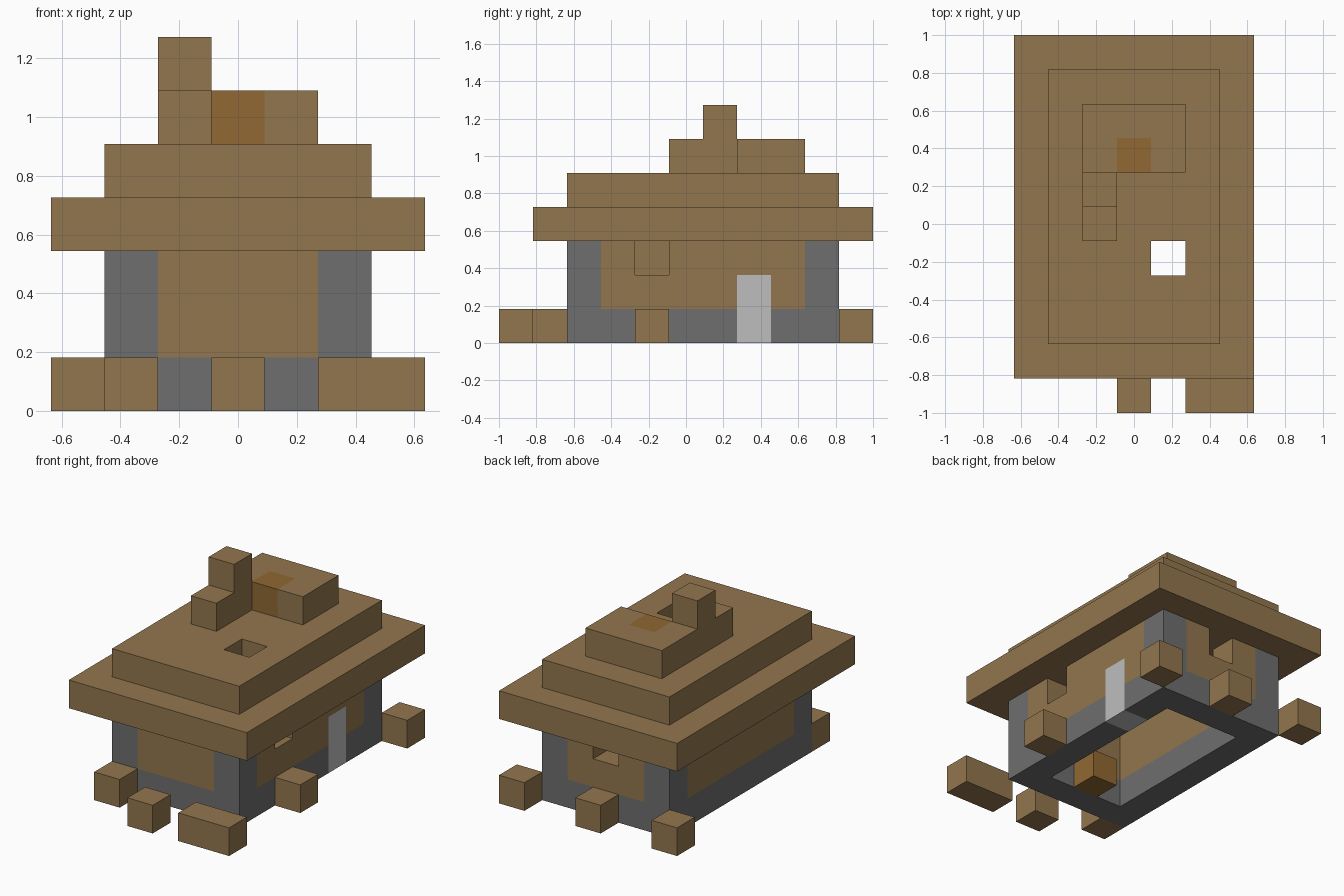
import bpy
import bmesh
from mathutils import Vector

cube = bpy.data.objects.get("Cube")
if cube:
    bpy.data.objects.remove(cube, do_unlink=True)

# The house sits on a 7 x 11 x 7 block grid
UNIT = 2 / 11
ORIGIN = Vector((3.5, 5.5, 0))
PAD = 0.2


def material(name, rgb):
    mat = bpy.data.materials.new(name)
    mat.use_nodes = True
    mat.diffuse_color = (*rgb, 1)
    bsdf = mat.node_tree.nodes["Principled BSDF"]
    bsdf.inputs["Base Color"].default_value = (*rgb, 1)
    bsdf.inputs["Roughness"].default_value = 0.9
    return mat


WOOD = material("brown wood", (0.288, 0.181, 0.076))
STONE = material("grey stone", (0.156, 0.156, 0.156))
PALE = material("pale grey", (0.515, 0.515, 0.515))
AMBER = material("amber", (0.279, 0.138, 0.032))


def box(name, lo, hi, mat):
    """Box spanning two grid corners."""
    lo, hi = Vector(lo), Vector(hi)
    bm = bmesh.new()
    bmesh.ops.create_cube(bm, size=1)
    for v in bm.verts:
        v.co = Vector([(lo[a] + hi[a]) / 2 + v.co[a] * (hi[a] - lo[a]) - ORIGIN[a]
                       for a in range(3)]) * UNIT
    mesh = bpy.data.meshes.new(name)
    bm.to_mesh(mesh)
    bm.free()
    mesh.materials.append(mat)
    obj = bpy.data.objects.new(name, mesh)
    bpy.context.collection.objects.link(obj)
    return obj


def cut(obj, lo, hi):
    """Cut a box-shaped opening and discard the cutter."""
    cutter = box("cutter", lo, hi, obj.data.materials[0])
    cutter.hide_render = True
    mod = obj.modifiers.new("opening", "BOOLEAN")
    mod.operation = "DIFFERENCE"
    mod.solver = "EXACT"
    mod.object = cutter
    bpy.context.view_layer.objects.active = obj
    bpy.ops.object.modifier_apply(modifier=mod.name)
    bpy.data.objects.remove(cutter, do_unlink=True)


# Stone footing, open in the middle, with a gap for the door
footing = box("stone_footing", (1, 2, 0), (6, 10, 1), STONE)
cut(footing, (2, 3, -PAD), (5, 9, 1 + PAD))
cut(footing, (5 - PAD, 7, -PAD), (6 + PAD, 8, 1 + PAD))

# Stone corner posts
for side, x in (("right", 1), ("left", 5)):
    for end, y in (("front", 2), ("back", 9)):
        box(f"{end}_{side}_post", (x, y, 1), (x + 1, y + 1, 3), STONE)

# Wooden walls with window and door openings
box("front_wall", (2, 2, 1), (5, 3, 3), WOOD)
box("right_wall", (1, 3, 1), (2, 9, 3), WOOD)
back_wall = box("back_wall", (2, 9, 1), (5, 10, 3), WOOD)
cut(back_wall, (3, 9 - PAD, 2), (4, 10 + PAD, 3 + PAD))
left_wall = box("left_wall", (5, 3, 1), (6, 9, 3), WOOD)
cut(left_wall, (5 - PAD, 4, 2), (6 + PAD, 5, 3 + PAD))
cut(left_wall, (5 - PAD, 7, 1 - PAD), (6 + PAD, 8, 2))
box("door", (5, 7, 0), (6, 8, 2), PALE)

# Stepped roof with a light shaft
for name, lo, hi in (("roof_eaves", (0, 1, 3), (7, 11, 4)),
                     ("roof_middle", (1, 2, 4), (6, 10, 5))):
    tier = box(name, lo, hi, WOOD)
    cut(tier, (4, 4, lo[2] - PAD), (5, 5, hi[2] + PAD))
roof_top = box("roof_top", (2, 7, 5), (5, 9, 6), WOOD)
cut(roof_top, (3, 7 - PAD, 5 - PAD), (4, 8, 6 + PAD))
box("roof_lamp", (3, 7, 5), (4, 8, 6), AMBER)

# Chimney
box("chimney_base", (2, 5, 5), (3, 7, 6), WOOD)
box("chimney_stack", (2, 6, 6), (3, 7, 7), WOOD)

# Amber block indoors
box("indoor_lamp", (3, 3, 0), (4, 4, 1), AMBER)

# Loose blocks around the house: grid corner and length along x
for i, (x, y, length) in enumerate(((3, 0, 1), (5, 0, 2), (1, 1, 1), (6, 4, 1),
                                    (0, 10, 1), (3, 10, 1), (6, 10, 1)), 1):
    box(f"yard_block_{i}", (x, y, 0), (x + length, y + 1, 1), WOOD)
